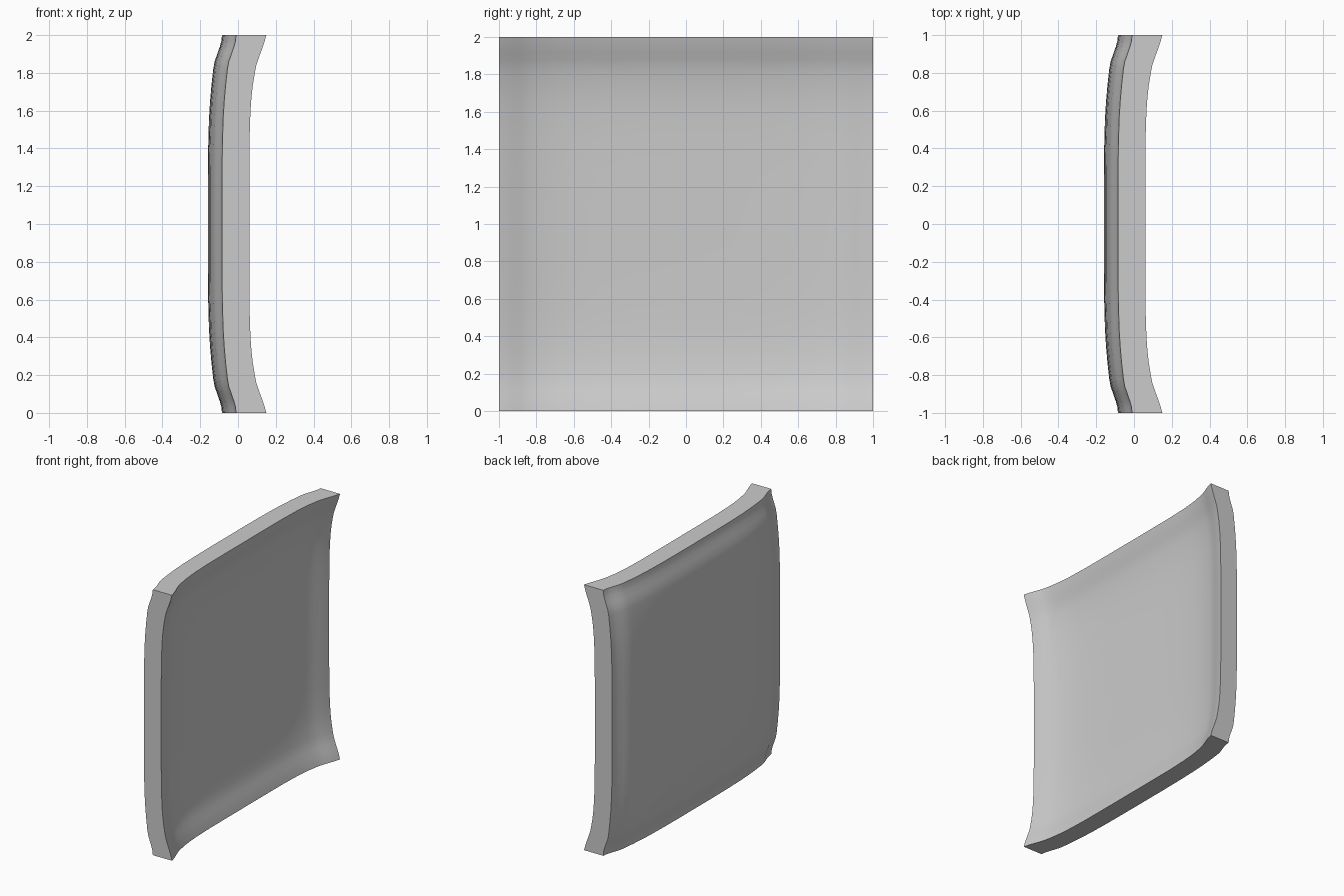
import bpy
import bmesh

cube = bpy.data.objects.get("Cube")
if cube:
    bpy.data.objects.remove(cube, do_unlink=True)

grey = bpy.data.materials.new("plain_grey")
grey.use_nodes = True
colour = (0.6, 0.6, 0.6, 1)
grey.diffuse_color = colour
grey.node_tree.nodes["Principled BSDF"].inputs["Base Color"].default_value = colour

# Rim curl: distance from the border -> offset towards +x, for each skin
HOLLOW_CURL = [(0, .09), (.04, .079), (.08, .065), (.12, .05), (.16, .037), (.2, .029),
               (.26, .019), (.32, .012), (.4, .006), (.55, .001), (.75, 0), (1, 0)]
BULGE_CURL = [(0, .075), (.03, .072), (.06, .064), (.1, .05), (.14, .036), (.18, .029),
              (.26, .02), (.35, .012), (.45, .006), (.6, .002), (.8, 0), (1, 0)]
HOLLOW_X, BULGE_X = -0.03, -0.16


def mirrored(curl):
    """Full span from -1 to 1 as (position, offset) pairs."""
    low = [(d - 1, h) for d, h in curl]
    return low + [(-p, h) for p, h in reversed(low[:-1])]


def add_skin(bm, curl, base, flip):
    """One dished face of the panel; returns its grid of vertices."""
    span = mirrored(curl)
    grid = [[bm.verts.new((base + hy + hz, y, z + 1)) for z, hz in span] for y, hy in span]
    for i in range(len(span) - 1):
        for j in range(len(span) - 1):
            quad = [grid[i][j], grid[i + 1][j], grid[i + 1][j + 1], grid[i][j + 1]]
            bm.faces.new(quad[::-1] if flip else quad).smooth = True
    return grid


def border(grid):
    """Vertices around the outside of a grid, in order."""
    return (grid[0][:-1] + [row[-1] for row in grid[:-1]]
            + grid[-1][:0:-1] + [row[0] for row in grid[:0:-1]])


# Curved panel: hollow skin, bulging skin and flat edge walls
bm = bmesh.new()
hollow = border(add_skin(bm, HOLLOW_CURL, HOLLOW_X, False))
bulge = border(add_skin(bm, BULGE_CURL, BULGE_X, True))
count = len(hollow)
for i in range(count):
    j = (i + 1) % count
    bm.faces.new((hollow[i], hollow[j], bulge[j], bulge[i]))
bmesh.ops.recalc_face_normals(bm, faces=bm.faces)

# Keep the border crisp
for edge in bm.edges:
    if any(not face.smooth for face in edge.link_faces):
        edge.smooth = False

mesh = bpy.data.meshes.new("curved_panel")
bm.to_mesh(mesh)
bm.free()
mesh.materials.append(grey)
panel = bpy.data.objects.new("curved_panel", mesh)
bpy.context.collection.objects.link(panel)
